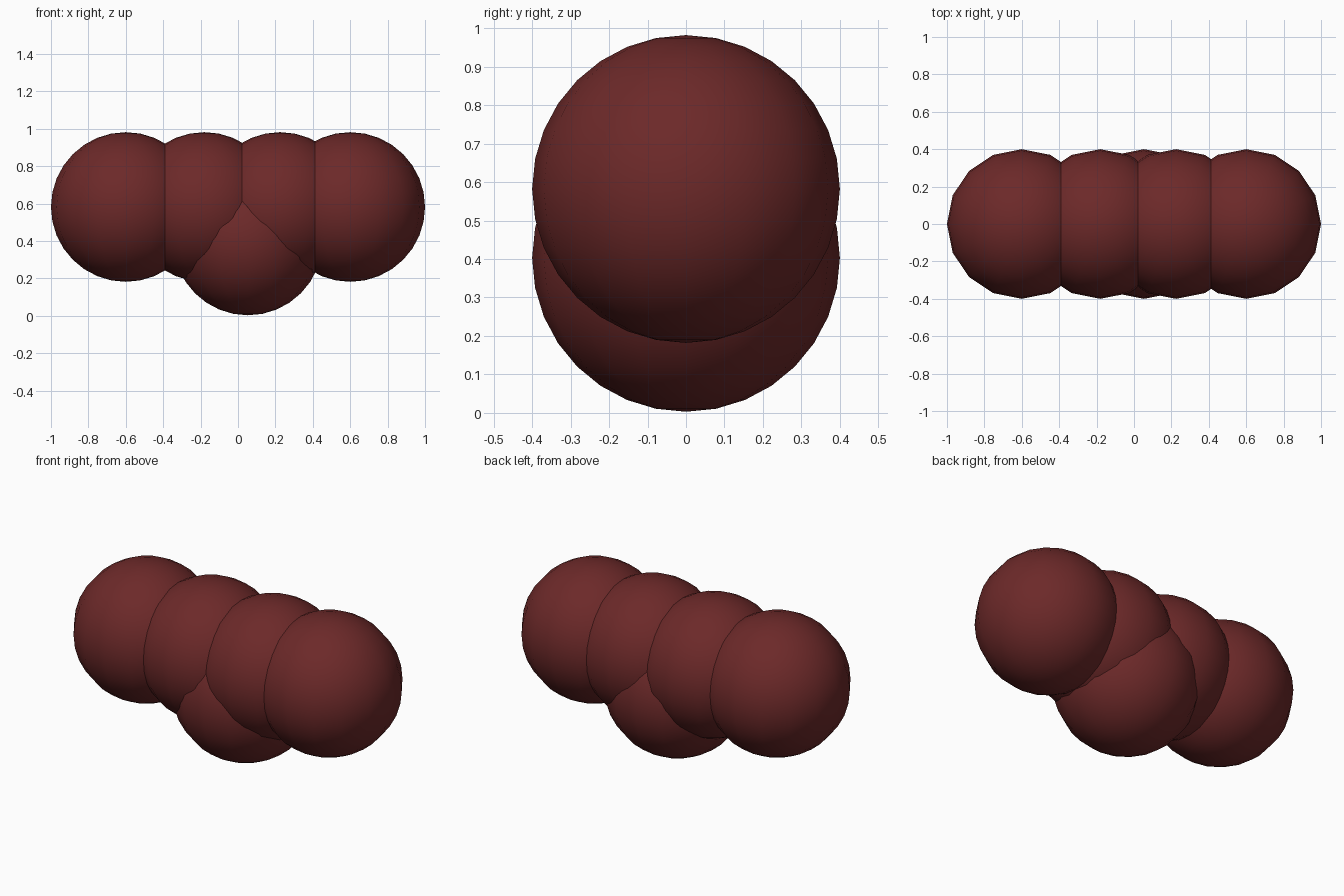
import bpy

if "Cube" in bpy.data.objects:
    bpy.data.objects.remove(bpy.data.objects["Cube"])

RADIUS = 0.4

# Dark red material shared by every ball
red = bpy.data.materials.new("dark_red")
red.diffuse_color = (0.15, 0.022, 0.022, 1)
red.use_nodes = True
red.node_tree.nodes["Principled BSDF"].inputs["Base Color"].default_value = red.diffuse_color


def ball(name, x, z):
    bpy.ops.mesh.primitive_uv_sphere_add(
        segments=16, ring_count=16, radius=RADIUS, location=(x, 0, z))
    obj = bpy.context.object
    obj.name = name
    bpy.ops.object.shade_smooth()
    obj.data.materials.append(red)


# Row of four overlapping balls
for i, x in enumerate((-0.6, -0.18, 0.225, 0.6)):
    ball(f"row_ball_{i + 1}", x, 0.582)

# Single ball hanging below the row
ball("lower_ball", 0.053, 0.403)
